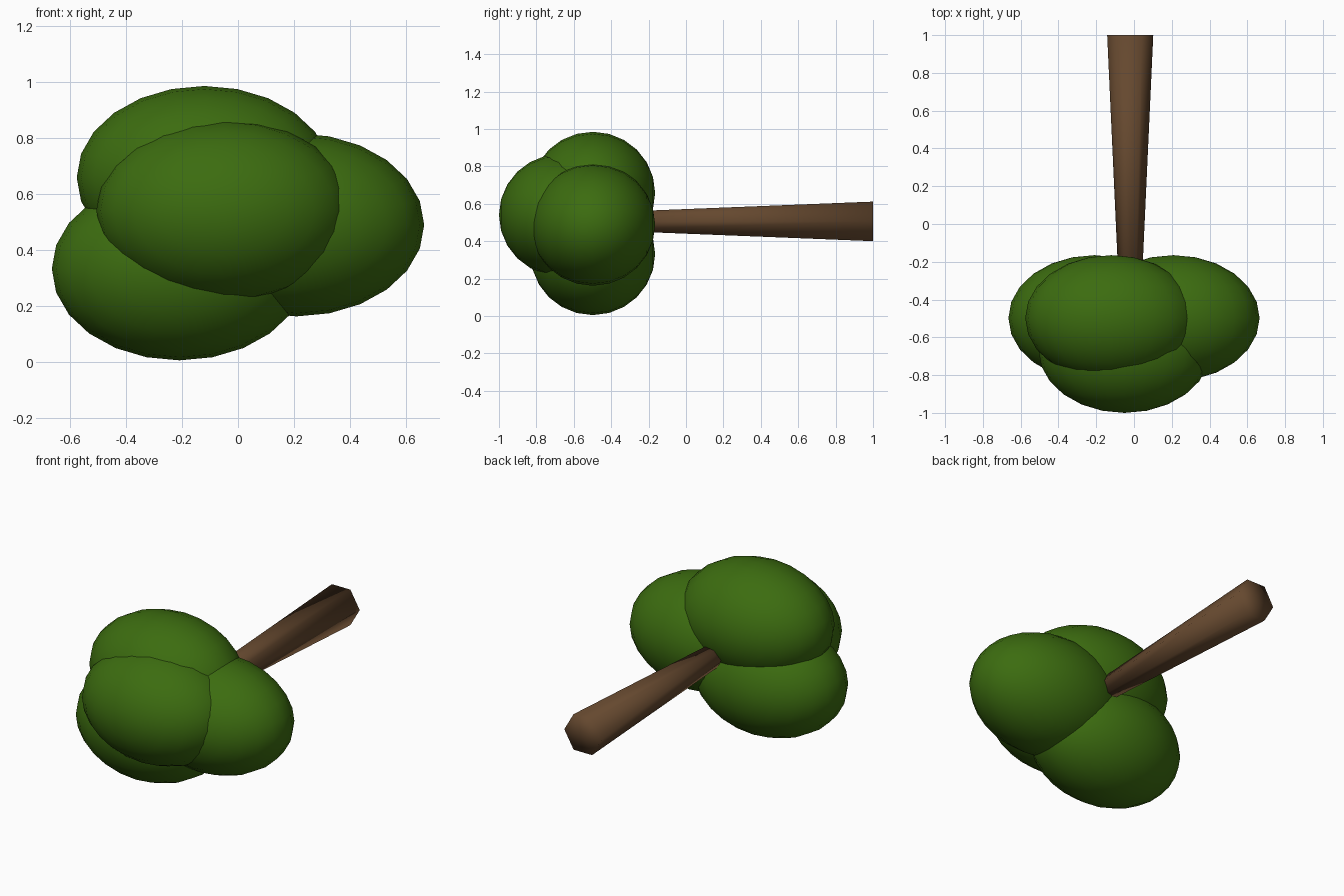
import bpy
import bmesh
from math import pi
from mathutils import Matrix, Vector

if "Cube" in bpy.data.objects:
    bpy.data.objects.remove(bpy.data.objects["Cube"])


def material(name, color):
    mat = bpy.data.materials.new(name)
    mat.diffuse_color = color
    mat.use_nodes = True
    mat.node_tree.nodes["Principled BSDF"].inputs["Base Color"].default_value = mat.diffuse_color
    return mat


def add_object(name, bm, mat):
    for face in bm.faces:
        face.smooth = True
    mesh = bpy.data.meshes.new(name)
    bm.to_mesh(mesh)
    bm.free()
    mesh.materials.append(mat)
    obj = bpy.data.objects.new(name, mesh)
    bpy.context.collection.objects.link(obj)
    return obj


leaf = material("leaf_green", (0.045, 0.15, 0.005, 1))
bark = material("bark_brown", (0.13, 0.065, 0.028, 1))
LAY_DOWN = Matrix.Rotation(-pi / 2, 4, 'X')  # turns local z towards +y

# Foliage: four equal ellipsoid clumps, poles along the trunk axis
RADII = Vector((0.456, 0.333, 0.327))
clumps = {
    "foliage_upper": (-0.12, -0.498, 0.658),
    "foliage_right": (0.209, -0.498, 0.489),
    "foliage_lower": (-0.209, -0.498, 0.332),
    "foliage_crown": (-0.05, -0.667, 0.54),
}
for name, center in clumps.items():
    bm = bmesh.new()
    bmesh.ops.create_uvsphere(bm, u_segments=24, v_segments=12, radius=1,
                              matrix=LAY_DOWN)
    bmesh.ops.scale(bm, vec=RADII, verts=bm.verts)
    bmesh.ops.translate(bm, vec=center, verts=bm.verts)
    add_object(name, bm, leaf)

# Trunk: tapered six-sided log, narrow end buried in the foliage
Y_TIP, Y_BASE = -0.5, 1.0
bm = bmesh.new()
bmesh.ops.create_cone(bm, cap_ends=True, cap_tris=True, segments=6,
                      radius1=0.053, radius2=0.122, depth=Y_BASE - Y_TIP,
                      matrix=LAY_DOWN)
# Put two corners on the x axis whatever the primitive's start angle
if max(v.co.x for v in bm.verts) < 0.12:
    bmesh.ops.rotate(bm, verts=bm.verts, cent=(0, 0, 0),
                     matrix=Matrix.Rotation(pi / 6, 3, 'Y'))
bmesh.ops.translate(bm, vec=(-0.02, (Y_TIP + Y_BASE) / 2, 0.506), verts=bm.verts)
add_object("trunk", bm, bark)
